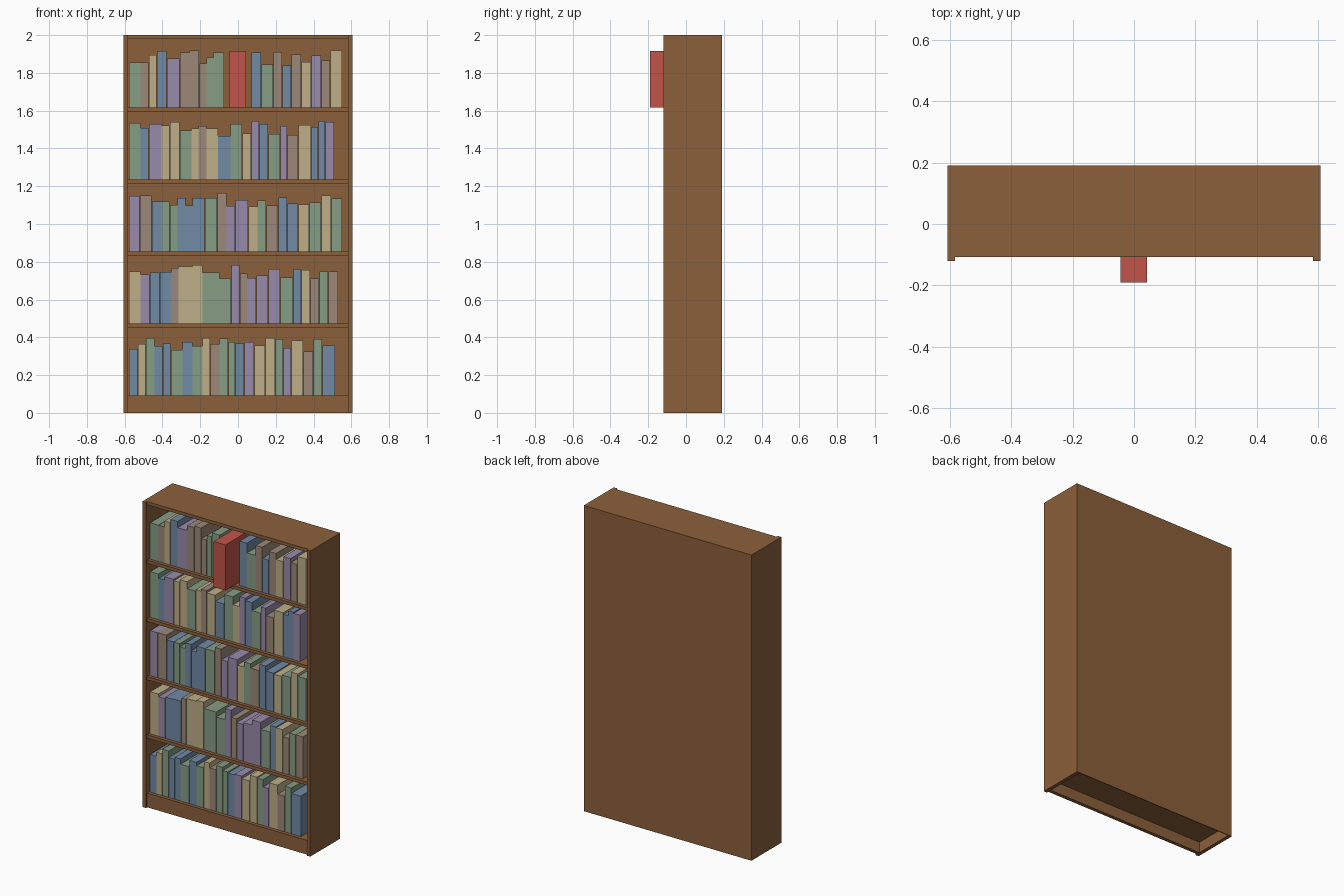
import bpy

if "Cube" in bpy.data.objects:
    bpy.data.objects.remove(bpy.data.objects["Cube"], do_unlink=True)


def material(name, r, g, b):
    """Flat material from 0-255 display colour, stored as linear."""
    lin = [((c / 255 + 0.055) / 1.055) ** 2.4 for c in (r, g, b)] + [1.0]
    m = bpy.data.materials.new(name)
    m.diffuse_color = lin
    m.use_nodes = True
    bsdf = next(n for n in m.node_tree.nodes if n.type == "BSDF_PRINCIPLED")
    bsdf.inputs["Base Color"].default_value = lin
    bsdf.inputs["Roughness"].default_value = 0.8
    return m


wood = material("wood", 140, 96, 59)
red = material("red cloth", 194, 84, 73)
cloth = {
    "green": material("green cloth", 134, 157, 132),
    "blue": material("blue cloth", 113, 138, 165),
    "purple": material("purple cloth", 152, 139, 170),
    "cream": material("cream cloth", 190, 175, 137),
    "brown": material("brown cloth", 156, 137, 121),
}
G, B, P, C, N = "green", "blue", "purple", "cream", "brown"


def box(name, x, y, z, mat):
    """Box from (min, max) ranges on each axis."""
    verts = [(a, b, c) for a in x for b in y for c in z]
    faces = [(0, 1, 3, 2), (4, 6, 7, 5), (0, 4, 5, 1),
             (2, 3, 7, 6), (0, 2, 6, 4), (1, 5, 7, 3)]
    mesh = bpy.data.meshes.new(name)
    mesh.from_pydata(verts, [], faces)
    mesh.materials.append(mat)
    ob = bpy.data.objects.new(name, mesh)
    bpy.context.collection.objects.link(ob)
    return ob


# Case
W, IN = 0.607, 0.583            # outer and inner half widths
FRONT, BACK = -0.107, 0.185     # shelf depth range
THICK, STEP, BASE = 0.021, 0.381, 0.093
for side, s in (("left", 1), ("right", -1)):
    box(side + "_side_panel", sorted((s * IN, s * W)), (-0.12, 0.19), (0, 2), wood)
box("back_panel", (-IN, IN), (BACK, 0.19), (0, 2), wood)
box("top_panel", (-IN, IN), (FRONT, BACK), (2 - THICK, 2), wood)
box("kick_board", (-IN, IN), (FRONT, FRONT + 0.024), (0, BASE - THICK), wood)
floors = [BASE + i * STEP for i in range(5)]
for i, z in enumerate(floors):
    box(f"shelf_{i + 1}", (-IN, IN), (FRONT, BACK), (z - THICK, z), wood)


# Books: each entry is colour, right edge, height
def fill_shelf(level, books, start=-0.577):
    z, left = floors[level], start
    for colour, right, height in books:
        box(f"{colour}_book", (left, right - 0.002), (-0.085, 0.125),
            (z, z + height), cloth[colour])
        left = right


fill_shelf(0, [
    (B, -.530, .246), (C, -.488, .273), (G, -.441, .304), (B, -.398, .262),
    (B, -.356, .275), (G, -.293, .241), (B, -.240, .283), (G, -.187, .262),
    (C, -.145, .304), (N, -.097, .273), (G, -.050, .302), (G, -.013, .281),
    (B, .035, .275), (P, .088, .281), (C, .146, .265), (C, .199, .304),
    (G, .241, .299), (P, .283, .251), (C, .347, .291), (N, .399, .233),
    (G, .447, .299), (B, .516, .265)])
fill_shelf(1, [
    (C, -.515, .275), (P, -.467, .259), (B, -.414, .270), (B, -.351, .273),
    (N, -.314, .294), (C, -.240, .302), (C, -.187, .310), (G, -.097, .270),
    (G, -.034, .238), (P, .011, .310), (N, .051, .265), (P, .098, .241),
    (P, .162, .254), (P, .225, .288), (G, .294, .243), (B, .336, .288),
    (C, .384, .283), (N, .431, .238), (G, .479, .275), (N, .531, .275)])
fill_shelf(2, [
    (P, -.520, .294), (N, -.456, .296), (B, -.404, .265), (G, -.361, .265),
    (G, -.319, .246), (B, -.277, .283), (B, -.240, .243), (B, -.176, .283),
    (G, -.108, .283), (N, -.060, .310), (P, -.013, .241), (P, .056, .272),
    (C, .104, .238), (G, .151, .270), (N, .214, .243), (B, .262, .286),
    (B, .320, .254), (C, .378, .249), (G, .442, .259), (C, .494, .296),
    (G, .553, .280)])
fill_shelf(3, [
    (G, -.515, .299), (B, -.472, .272), (P, -.404, .294), (C, -.361, .286),
    (C, -.308, .304), (G, -.245, .259), (C, -.208, .270), (N, -.166, .283),
    (C, -.105, .270), (B, -.039, .230), (G, .024, .294), (C, .072, .243),
    (P, .114, .310), (B, .162, .294), (G, .225, .241), (P, .262, .283),
    (N, .320, .235), (C, .389, .288), (B, .426, .278), (B, .463, .310),
    (P, .510, .304)])
fill_shelf(4, [
    (G, -.515, .238), (N, -.472, .238), (C, -.430, .278), (B, -.377, .299),
    (P, -.308, .259), (N, -.256, .291), (N, -.205, .302), (N, -.166, .233),
    (G, -.129, .265), (G, -.071, .291)])
fill_shelf(4, [
    (B, .125, .291), (G, .188, .228), (N, .236, .294), (B, .283, .222),
    (N, .336, .280), (C, .389, .241), (P, .442, .275), (N, .489, .249),
    (C, .553, .302)], start=.072)

# Red book pulled forward out of the top row
box("pulled_out_book", (-.044, .042), (-.19, .03), (floors[4], floors[4] + .298), red)
